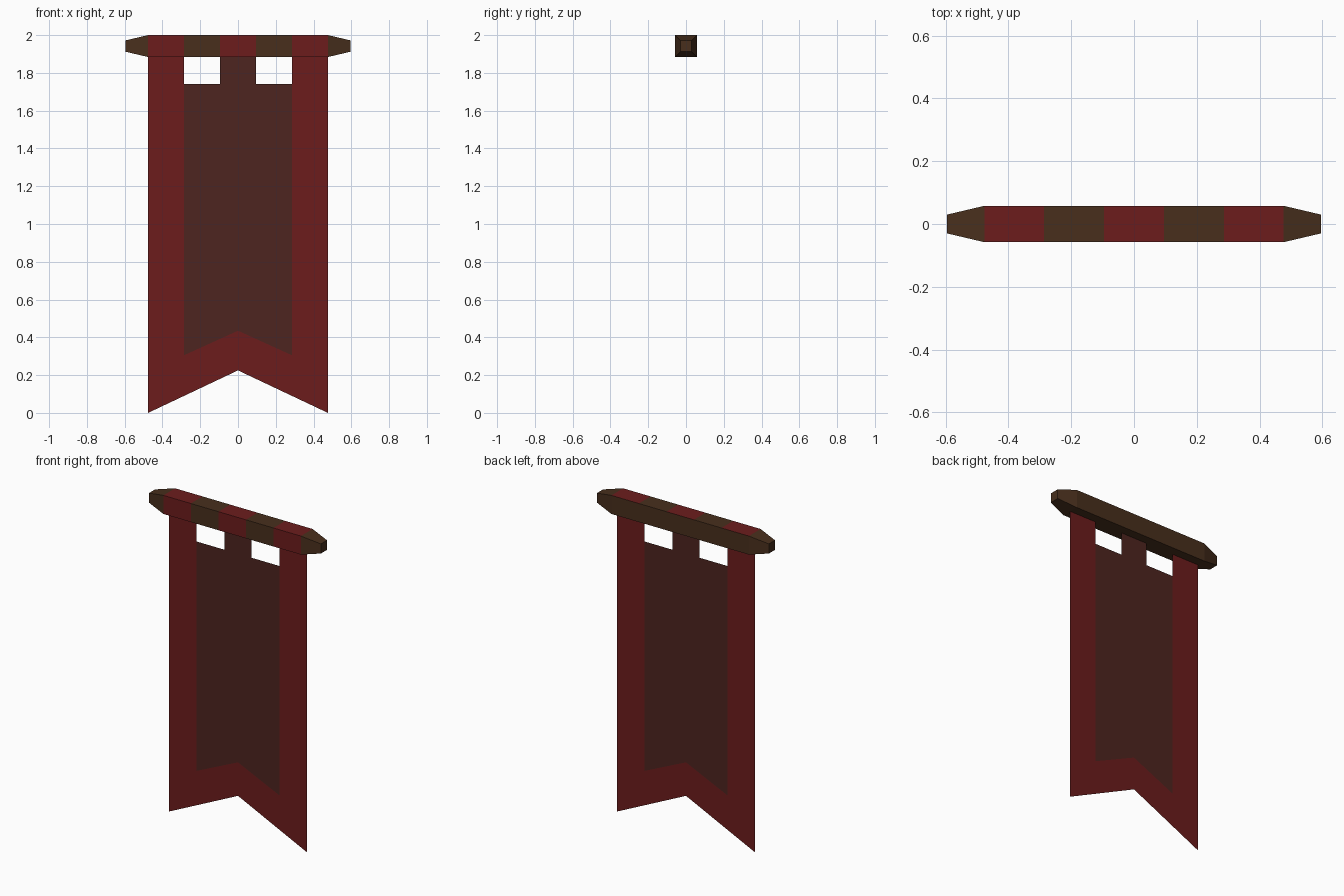
import bpy, bmesh

if "Cube" in bpy.data.objects:
    bpy.data.objects.remove(bpy.data.objects["Cube"])


def material(name, rgb):
    m = bpy.data.materials.new(name)
    m.diffuse_color = (*rgb, 1)
    m.use_nodes = True
    m.node_tree.nodes["Principled BSDF"].inputs["Base Color"].default_value = m.diffuse_color
    return m


RED = material("red_cloth", (0.15, 0.012, 0.012))
DARK = material("dark_cloth", (0.075, 0.018, 0.014))
WOOD = material("wood", (0.065, 0.028, 0.012))


def finish(name, bm, mats):
    mesh = bpy.data.meshes.new(name)
    bm.to_mesh(mesh)
    bm.free()
    for m in mats:
        mesh.materials.append(m)
    obj = bpy.data.objects.new(name, mesh)
    bpy.context.collection.objects.link(obj)
    return obj


def cloth(name, polygons, mat):
    """Flat sheet on y = 0; each polygon is drawn with its mirror copy."""
    bm = bmesh.new()
    for poly in polygons:
        bm.faces.new([bm.verts.new((x, 0, z)) for x, z in poly])
        bm.faces.new([bm.verts.new((-x, 0, z)) for x, z in reversed(poly)])
    bmesh.ops.remove_doubles(bm, verts=bm.verts, dist=1e-4)
    bmesh.ops.recalc_face_normals(bm, faces=bm.faces)
    if bm.faces[:][0].normal.y > 0:
        bmesh.ops.reverse_faces(bm, faces=bm.faces)
    return finish(name, bm, [mat])


W, IN, TAB = 0.476, 0.286, 0.095      # half widths: cloth, inner panel, tab
HALF, ZC = 0.058, 1.942               # rod half thickness and height
TOP = ZC - HALF

# Red border: side straps and the notched hem
cloth("banner_border", [
    [(IN, 0.305), (W, 0.305), (W, TOP), (IN, TOP)],
    [(0, 0.225), (W, 0), (W, 0.305), (IN, 0.305), (0, 0.435)],
], RED)

# Dark inner panel with the middle hanging tab
cloth("banner_panel", [
    [(0, 0.435), (IN, 0.305), (IN, 1.74), (TAB, 1.74), (0, 1.74)],
    [(0, 1.74), (TAB, 1.74), (TAB, TOP), (0, TOP)],
], DARK)

# Square rod with tapered ends; straps painted on front and top
bm = bmesh.new()
half_stations = [(TAB, HALF), (IN, HALF), (W, HALF), (0.595, 0.03)]
stations = [(-x, r) for x, r in reversed(half_stations)] + half_stations
rings = [[bm.verts.new((x, sy * r, ZC + sz * r))
          for sy, sz in ((-1, -1), (-1, 1), (1, 1), (1, -1))]
         for x, r in stations]
for i, (a, b) in enumerate(zip(rings, rings[1:])):
    for k in range(4):
        f = bm.faces.new((a[k], b[k], b[(k + 1) % 4], a[(k + 1) % 4]))
        f.material_index = int(i in (1, 3, 5) and k in (0, 1))
bm.faces.new(rings[0])
bm.faces.new(rings[-1])
bmesh.ops.recalc_face_normals(bm, faces=bm.faces)
finish("rod", bm, [WOOD, RED])
